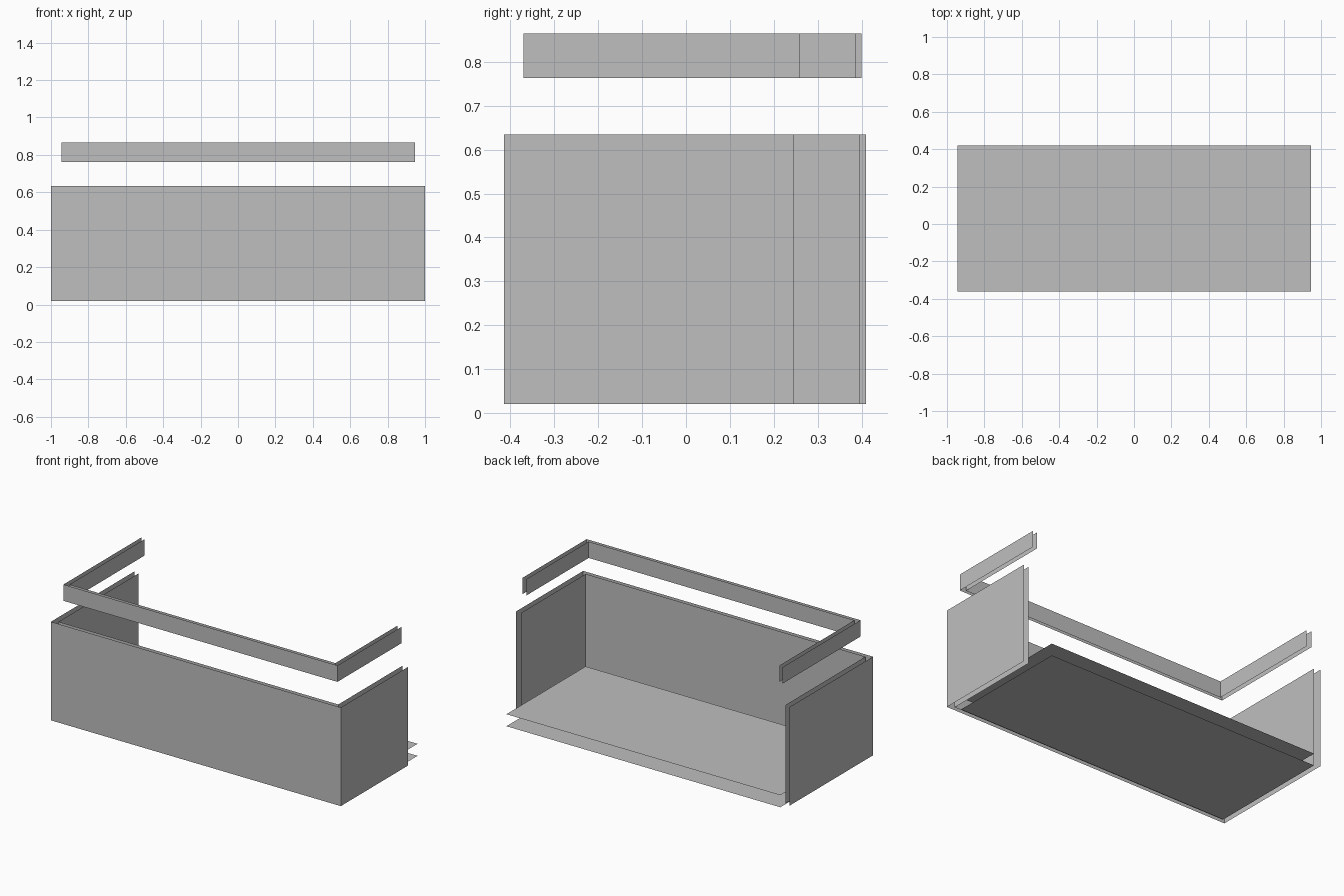
import bpy
import bmesh

default = bpy.data.objects.get("Cube")
if default:
    bpy.data.objects.remove(default, do_unlink=True)

# One plain grey for everything
grey = bpy.data.materials.new("plain grey")
grey.use_nodes = True
colour = (0.52, 0.52, 0.52, 1)
grey.diffuse_color = colour
grey.node_tree.nodes["Principled BSDF"].inputs["Base Color"].default_value = colour


def finish(name, bm):
    mesh = bpy.data.meshes.new(name)
    bm.to_mesh(mesh)
    bm.free()
    mesh.materials.append(grey)
    obj = bpy.data.objects.new(name, mesh)
    bpy.context.collection.objects.link(obj)


def u_wall(name, half_width, front, short_end, long_end, z0, z1, inward=False):
    """Open three-sided sheet: long right side, front, short left side."""
    path = [(-half_width, long_end), (-half_width, front),
            (half_width, front), (half_width, short_end)]
    if inward:
        path.reverse()
    bm = bmesh.new()
    low = [bm.verts.new((x, y, z0)) for x, y in path]
    high = [bm.verts.new((x, y, z1)) for x, y in path]
    for i in range(len(path) - 1):
        bm.faces.new((low[i], low[i + 1], high[i + 1], high[i]))
    finish(name, bm)


def sheet(name, half_width, front, back, z, down=False):
    """Flat horizontal sheet."""
    corners = [(-half_width, front), (half_width, front),
               (half_width, back), (-half_width, back)]
    if down:
        corners.reverse()
    bm = bmesh.new()
    bm.faces.new([bm.verts.new((x, y, z)) for x, y in corners])
    finish(name, bm)


# Parapet: outer and inner skins
u_wall("parapet_outer", 1.0, -0.415, 0.245, 0.41, 0.02, 0.635)
u_wall("parapet_inner", 0.965, -0.39, 0.245, 0.397, 0.02, 0.635, inward=True)

# Handrail floating above the parapet
u_wall("rail_outer", 0.945, -0.37, 0.26, 0.40, 0.763, 0.865)
u_wall("rail_inner", 0.917, -0.35, 0.26, 0.387, 0.763, 0.865, inward=True)

# Floor: upper and lower skins
sheet("floor_top", 0.945, -0.36, 0.42, 0.075)
sheet("floor_underside", 0.945, -0.36, 0.42, 0.0, down=True)
